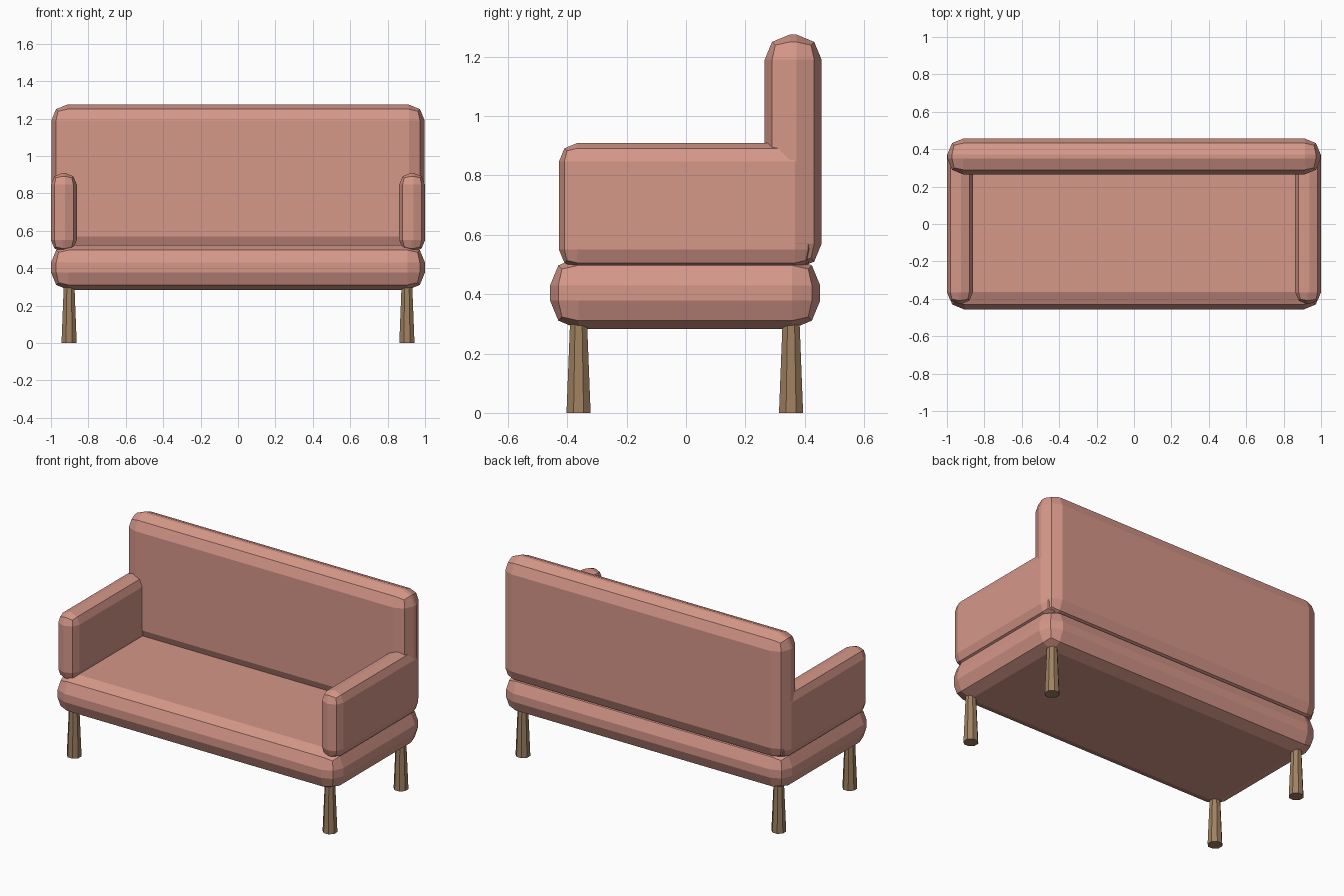
import bpy
import math

default_cube = bpy.data.objects.get("Cube")
if default_cube:
    bpy.data.objects.remove(default_cube, do_unlink=True)


def make_material(name, rgb):
    mat = bpy.data.materials.new(name)
    mat.use_nodes = True
    color = (*rgb, 1.0)
    mat.diffuse_color = color
    mat.node_tree.nodes["Principled BSDF"].inputs["Base Color"].default_value = color
    return mat


fabric = make_material("pink_fabric", (0.67, 0.31, 0.25))
wood = make_material("light_wood", (0.35, 0.22, 0.12))


def cushion(name, low, high, radius):
    """Box between two corners with chunky two-step rounded edges."""
    center = [(a + b) / 2 for a, b in zip(low, high)]
    bpy.ops.mesh.primitive_cube_add(size=1, location=center)
    obj = bpy.context.object
    obj.name = name
    obj.scale = [b - a for a, b in zip(low, high)]
    bpy.ops.object.transform_apply(location=False, rotation=False, scale=True)
    bevel = obj.modifiers.new("rounded_edges", 'BEVEL')
    bevel.width = radius
    bevel.segments = 2
    bevel.limit_method = 'NONE'
    obj.data.materials.append(fabric)
    return obj


# Seat and backrest
cushion("seat", (-1.0, -0.458, 0.283), (1.0, 0.452, 0.525), 0.095)
cushion("backrest", (-0.998, 0.265, 0.485), (0.998, 0.457, 1.275), 0.085)

# Armrests, one per side, running into the backrest
for side, x0, x1 in (("left", 0.862, 1.0), ("right", -1.0, -0.862)):
    cushion(side + "_armrest", (x0, -0.428, 0.487), (x1, 0.43, 0.91), 0.063)

# Legs: eight-sided, wider at the floor
for side, x in (("left", 0.903), ("right", -0.903)):
    for end, y in (("front", -0.362), ("back", 0.354)):
        bpy.ops.mesh.primitive_cone_add(
            vertices=8, radius1=0.044, radius2=0.03, depth=0.33,
            location=(x, y, 0.165), rotation=(0, 0, math.pi / 8))
        leg = bpy.context.object
        leg.name = f"{end}_{side}_leg"
        leg.data.materials.append(wood)
